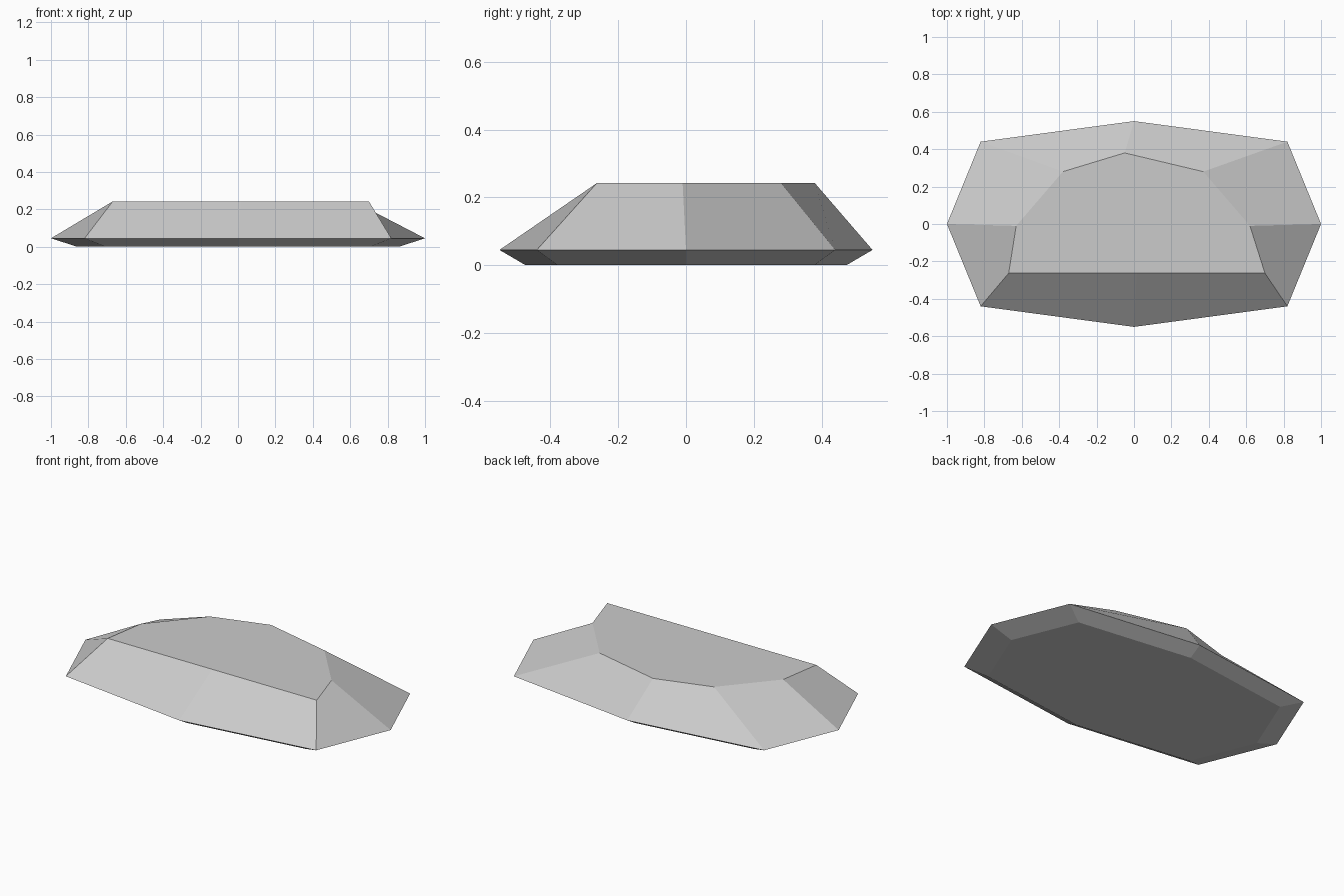
import bpy
import bmesh

cube = bpy.data.objects.get("Cube")
if cube:
    bpy.data.objects.remove(cube)

# Stone colour
stone = bpy.data.materials.new("pale_grey_stone")
stone.use_nodes = True
colour = (0.6, 0.6, 0.6, 1)
stone.diffuse_color = colour
stone.node_tree.nodes["Principled BSDF"].inputs["Base Color"].default_value = colour

# Widest outline, and the irregular flat crown above it
rim = [(0, -0.55), (0.82, -0.44), (1, 0), (0.82, 0.44),
       (0, 0.55), (-0.82, 0.44), (-1, 0), (-0.82, -0.44)]
crown = [(0.015, -0.263), (0.7, -0.263), (0.62, -0.01), (0.37, 0.28),
         (-0.05, 0.38), (-0.38, 0.28), (-0.63, -0.01), (-0.67, -0.263)]
base = [(x * 0.86, y * 0.86) for x, y in rim]

# Faceted slab lofted through the three outlines
bm = bmesh.new()
rings = [[bm.verts.new((x, y, z)) for x, y in outline]
         for outline, z in ((base, 0), (rim, 0.045), (crown, 0.242))]
for lower, upper in zip(rings, rings[1:]):
    for i in range(len(lower)):
        j = (i + 1) % len(lower)
        bm.faces.new((lower[i], lower[j], upper[j], upper[i]))
bm.faces.new(reversed(rings[0]))
bm.faces.new(rings[-1])
bmesh.ops.recalc_face_normals(bm, faces=bm.faces)

mesh = bpy.data.meshes.new("flat_rock")
bm.to_mesh(mesh)
bm.free()
mesh.materials.append(stone)
rock = bpy.data.objects.new("flat_rock", mesh)
bpy.context.collection.objects.link(rock)
